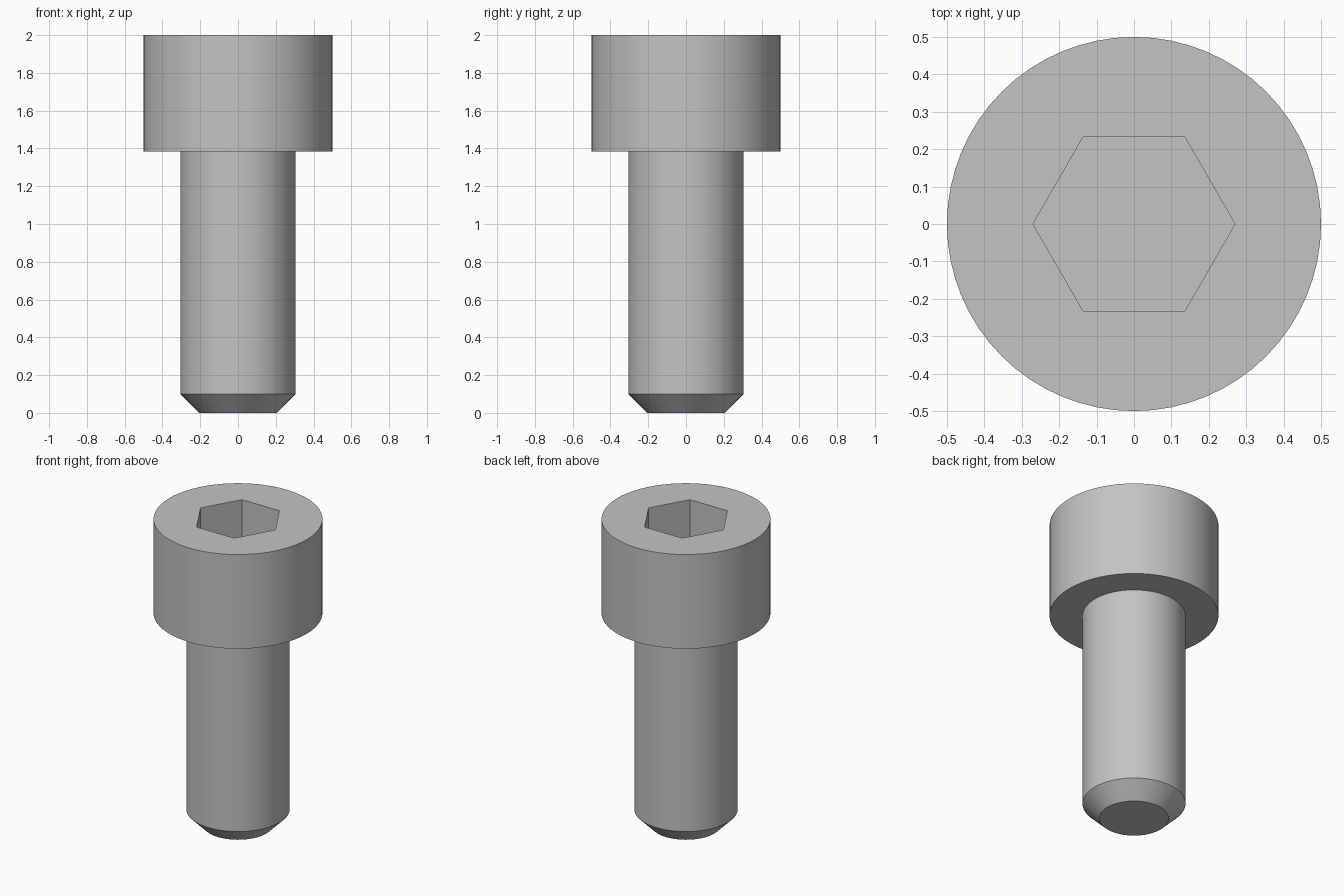
import bpy
import bmesh
from math import cos, sin, tau, radians

SIDES = 64
HEAD_R, SHANK_R, TIP_R, SOCKET_R = 0.5, 0.305, 0.205, 0.27
TOP, HEAD_BASE, CHAMFER, SOCKET_FLOOR = 2.0, 1.385, 0.1, 1.7

default = bpy.data.objects.get("Cube")
if default:
    bpy.data.objects.remove(default, do_unlink=True)

steel = bpy.data.materials.new("grey steel")
steel.use_nodes = True
grey = (0.55, 0.55, 0.55, 1)
steel.diffuse_color = grey
steel.node_tree.nodes["Principled BSDF"].inputs["Base Color"].default_value = grey

bm = bmesh.new()


def ring(radius, z, sides):
    """Closed ring of vertices around the z axis."""
    return [bm.verts.new((radius * cos(tau * i / sides), radius * sin(tau * i / sides), z))
            for i in range(sides)]


def loft(lower, upper):
    """Wall of quads between two rings of equal count."""
    n = len(lower)
    for i in range(n):
        j = (i + 1) % n
        bm.faces.new((lower[i], lower[j], upper[j], upper[i]))


def rim(verts):
    """Edges running around a ring."""
    return [bm.edges.get((v, verts[(i + 1) % len(verts)])) for i, v in enumerate(verts)]


# Chamfered tip, shank, shoulder and head
profile = [(TIP_R, 0), (SHANK_R, CHAMFER), (SHANK_R, HEAD_BASE),
           (HEAD_R, HEAD_BASE), (HEAD_R, TOP)]
rings = [ring(r, z, SIDES) for r, z in profile]
for lower, upper in zip(rings, rings[1:]):
    loft(lower, upper)
bm.faces.new(rings[0])

# Hexagonal drive socket
floor = ring(SOCKET_R, SOCKET_FLOOR, 6)
mouth = ring(SOCKET_R, TOP, 6)
loft(floor, mouth)
bm.faces.new(floor)

# Flat head top around the socket
bmesh.ops.triangle_fill(bm, use_beauty=True, edges=rim(rings[-1]) + rim(mouth),
                        normal=(0, 0, 1))
bmesh.ops.recalc_face_normals(bm, faces=bm.faces[:])

mesh = bpy.data.meshes.new("socket_head_bolt")
bm.to_mesh(mesh)
bm.free()
mesh.materials.append(steel)
bolt = bpy.data.objects.new("socket_head_bolt", mesh)
bpy.context.collection.objects.link(bolt)

# Smooth round walls with crisp rims
bpy.ops.object.select_all(action="DESELECT")
bolt.select_set(True)
bpy.context.view_layer.objects.active = bolt
bpy.ops.object.shade_smooth_by_angle(angle=radians(30))
